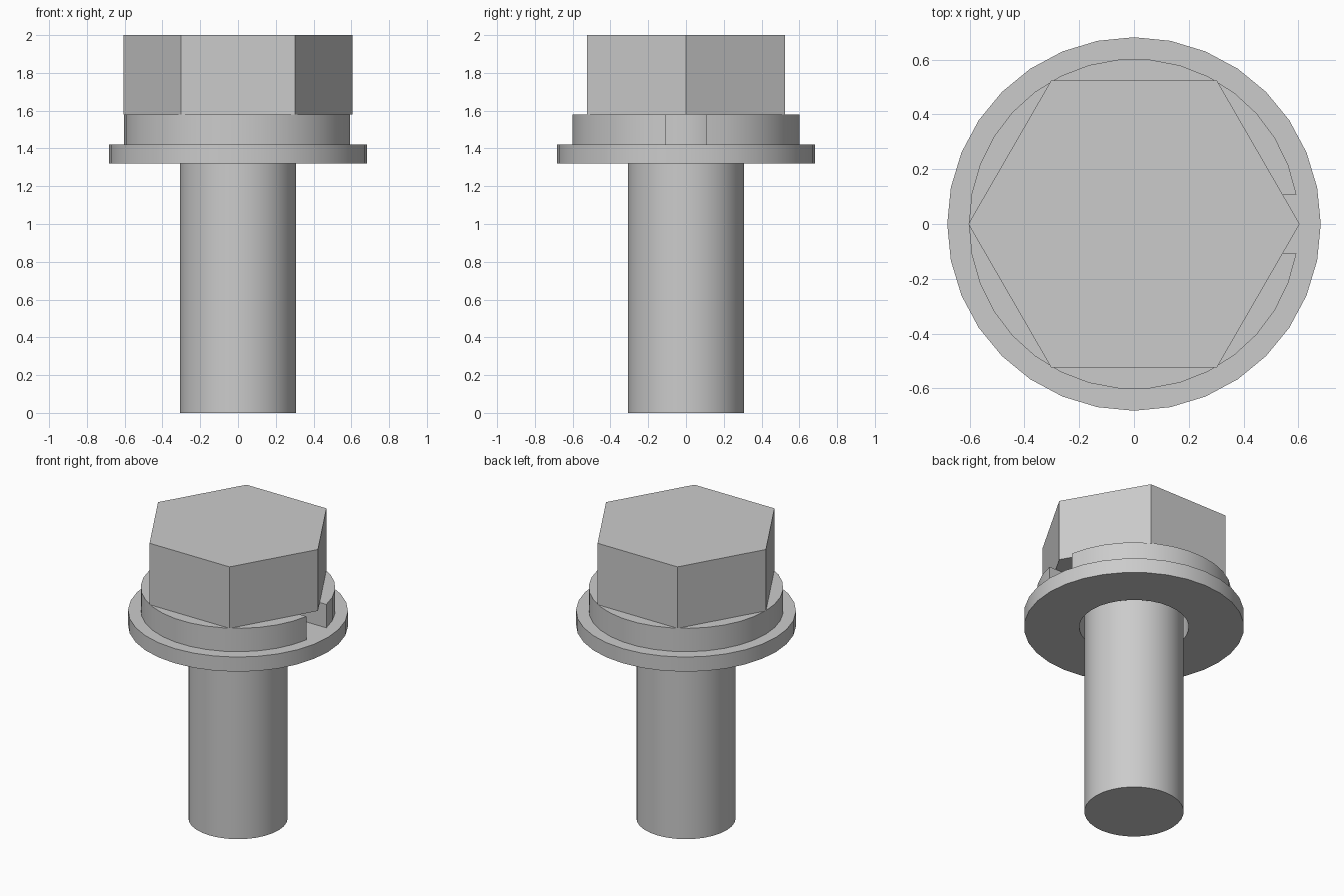
import bpy
import bmesh
from math import asin, cos, sin, pi

cube = bpy.data.objects.get("Cube")
if cube:
    bpy.data.objects.remove(cube, do_unlink=True)

steel = bpy.data.materials.new("grey steel")
steel.use_nodes = True
colour = (0.6, 0.6, 0.6, 1)
steel.diffuse_color = colour
steel.node_tree.nodes["Principled BSDF"].inputs["Base Color"].default_value = colour


def finish(name, bm, smooth=True):
    bmesh.ops.recalc_face_normals(bm, faces=bm.faces[:])
    mesh = bpy.data.meshes.new(name)
    bm.to_mesh(mesh)
    bm.free()
    mesh.materials.append(steel)
    obj = bpy.data.objects.new(name, mesh)
    bpy.context.collection.objects.link(obj)
    if smooth:
        bpy.ops.object.select_all(action="DESELECT")
        obj.select_set(True)
        bpy.context.view_layer.objects.active = obj
        bpy.ops.object.shade_smooth_by_angle(angle=pi / 6)
    return obj


def prism(name, radius, z0, z1, sides, smooth=True):
    bm = bmesh.new()
    ring = [bm.verts.new((radius * cos(2 * pi * i / sides),
                          radius * sin(2 * pi * i / sides), z0)) for i in range(sides)]
    base = bm.faces.new(ring)
    top = bmesh.ops.extrude_face_region(bm, geom=[base])["geom"]
    bmesh.ops.translate(bm, vec=(0, 0, z1 - z0),
                        verts=[v for v in top if isinstance(v, bmesh.types.BMVert)])
    return finish(name, bm, smooth)


def washer(name, outer, inner, z0, z1, sides, half_gap=0):
    """Flat ring, optionally split on +x by a gap with parallel sides."""
    bm = bmesh.new()
    loops = []
    for i in range(sides + (half_gap > 0)):
        loop = []
        for r, z in ((outer, z0), (outer, z1), (inner, z1), (inner, z0)):
            start = asin(half_gap / r)
            a = start + (2 * pi - 2 * start) * i / sides
            loop.append(bm.verts.new((r * cos(a), r * sin(a), z)))
        loops.append(loop)
    pairs = list(zip(loops, loops[1:]))
    if half_gap:
        bm.faces.new(loops[0])
        bm.faces.new(loops[-1])
    else:
        pairs.append((loops[-1], loops[0]))
    for a, b in pairs:
        for k in range(4):
            n = (k + 1) % 4
            bm.faces.new((a[k], a[n], b[n], b[k]))
    return finish(name, bm)


# Bolt, split spring washer and flat washer
prism("hex_head", 0.605, 1.58, 2.0, 6, smooth=False)
prism("shank", 0.308, 0.0, 1.58, 32)
washer("spring_washer", 0.603, 0.34, 1.42, 1.58, 32, half_gap=0.107)
washer("flat_washer", 0.682, 0.34, 1.32, 1.42, 32)
